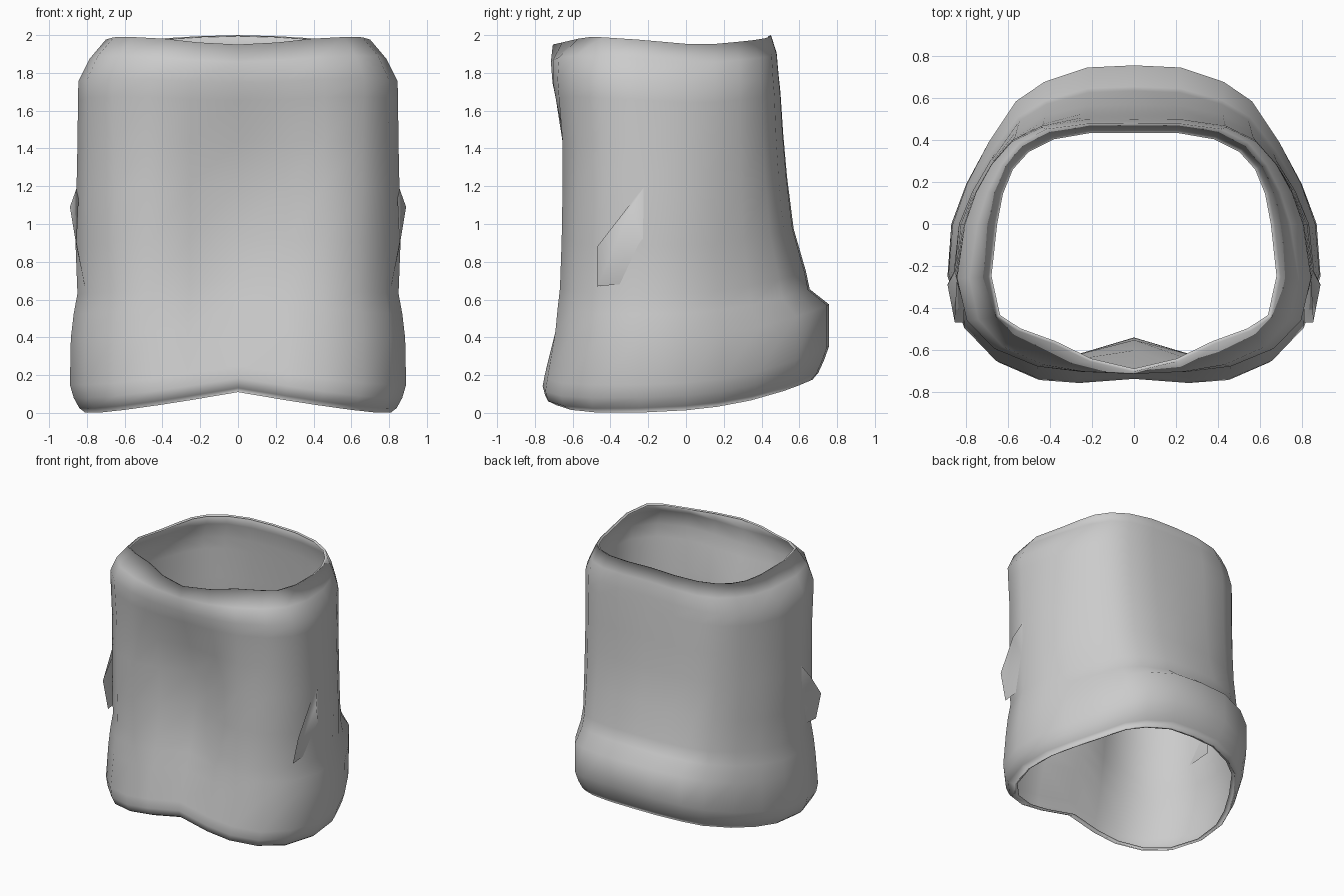
import bpy, bmesh, math

cube = bpy.data.objects.get("Cube")
if cube:
    bpy.data.objects.remove(cube)

grey = bpy.data.materials.new("light grey")
grey.use_nodes = True
grey.diffuse_color = (0.6, 0.6, 0.6, 1)
grey.node_tree.nodes["Principled BSDF"].inputs["Base Color"].default_value = grey.diffuse_color

# Half outlines from front centre to back centre, scaled per ring
LOWER = [(0, -.975), (.3, -1), (.52, -.98), (.74, -.87), (.91, -.66), (1, -.33),
         (.98, 0), (.9, .25), (.78, .51), (.63, .77), (.48, .89), (.25, .985), (0, 1)]
UPPER = [(0, -1), (.3, -.98), (.55, -.93), (.8, -.81), (.95, -.63), (1, -.36),
         (.95, 0), (.89, .32), (.81, .59), (.7, .81), (.53, .95), (.28, 1), (0, 1)]
RIM = [(0, -1), (.3, -.93), (.55, -.81), (.8, -.72), (.94, -.63), (1, -.36),
       (.96, 0), (.92, .33), (.85, .6), (.74, .79), (.56, .93), (.3, 1), (0, 1)]

# Rings: height fraction, half width, front depth, back depth
RINGS = [(.003, .785, .68, .65), (0, .81, .70, .67), (.012, .84, .745, .70),
         (.04, .87, .76, .73), (.075, .89, .75, .757), (.2, .885, .71, .757),
         (.265, .87, .70, .655), (.32, .85, .69, .635), (.45, .86, .685, .57),
         (.6, .855, .685, .535), (.72, .85, .69, .515), (.84, .847, .715, .50),
         (.89, .845, .725, .49), (.95, .785, .72, .48), (1, .70, .705, .45),
         (.997, .68, .69, .435)]


def hem_height(x, y):
    """Lower edge: arched at the front, rising towards the back."""
    arch = .11 * max(0, 1 - abs(x) / .75) ** 1.2 if y < 0 else 0
    return arch + .19 * max(0, (y + .5) / 1.2) ** 3


def collar_height(x, y):
    """Upper edge: high at the front corners and the back."""
    turn = math.degrees(abs(math.atan2(x, -y)))
    if turn < 100:
        return 1.95 + .04 * math.sin(math.radians(1.8 * turn)) ** 2
    return 1.95 + .05 * math.sin(math.radians(1.125 * (turn - 100)))


def front_dent(x, t):
    """Shallow hollow down the middle of the front."""
    if abs(x) > .5:
        return 0
    return .135 * math.cos(math.pi * x) ** 2 * math.sin(math.pi * t) ** 2


def ring_points(t, width, front, back):
    half = []
    blend = t ** 1.5
    top = RIM if t > .99 else UPPER
    for (lx, ly), (ux, uy) in zip(LOWER, top):
        x = (lx + (ux - lx) * blend) * width
        y = ly + (uy - ly) * blend
        y = y * front + front_dent(x, t) if y < 0 else y * back
        low = hem_height(x, y)
        half.append((x, y, low + (collar_height(x, y) - low) * t))
    return half + [(-x, y, z) for x, y, z in reversed(half[1:-1])]


def finish(name, bm):
    mesh = bpy.data.meshes.new(name)
    bm.to_mesh(mesh)
    bm.free()
    mesh.materials.append(grey)
    for face in mesh.polygons:
        face.use_smooth = True
    obj = bpy.data.objects.new(name, mesh)
    bpy.context.collection.objects.link(obj)


# Open sleeve with narrow hems folded inwards at both ends
bm = bmesh.new()
rows = [[bm.verts.new(p) for p in ring_points(*ring)] for ring in RINGS]
for r in range(len(rows) - 1):
    hem = r in (0, len(rows) - 2)
    a, b = rows[r], rows[r + 1]
    for i in range(len(a)):
        j = (i + 1) % len(a)
        quad = (a[i], a[j], b[j], b[i])
        bm.faces.new(quad[::-1] if hem else quad)
finish("sleeve_body", bm)

# Small raised crease on each side
CREASE = [(.84, -.2, 1.23), (.855, -.47, .88), (.81, -.47, .67), (.82, -.15, .7)]
for side, name in ((1, "left_crease"), (-1, "right_crease")):
    bm = bmesh.new()
    peak = bm.verts.new((side * .89, -.29, 1.09))
    edge = [bm.verts.new((side * x, y, z)) for x, y, z in CREASE]
    for i in range(4):
        tri = (peak, edge[i], edge[(i + 1) % 4])
        bm.faces.new(tri[::-side])
    finish(name, bm)
